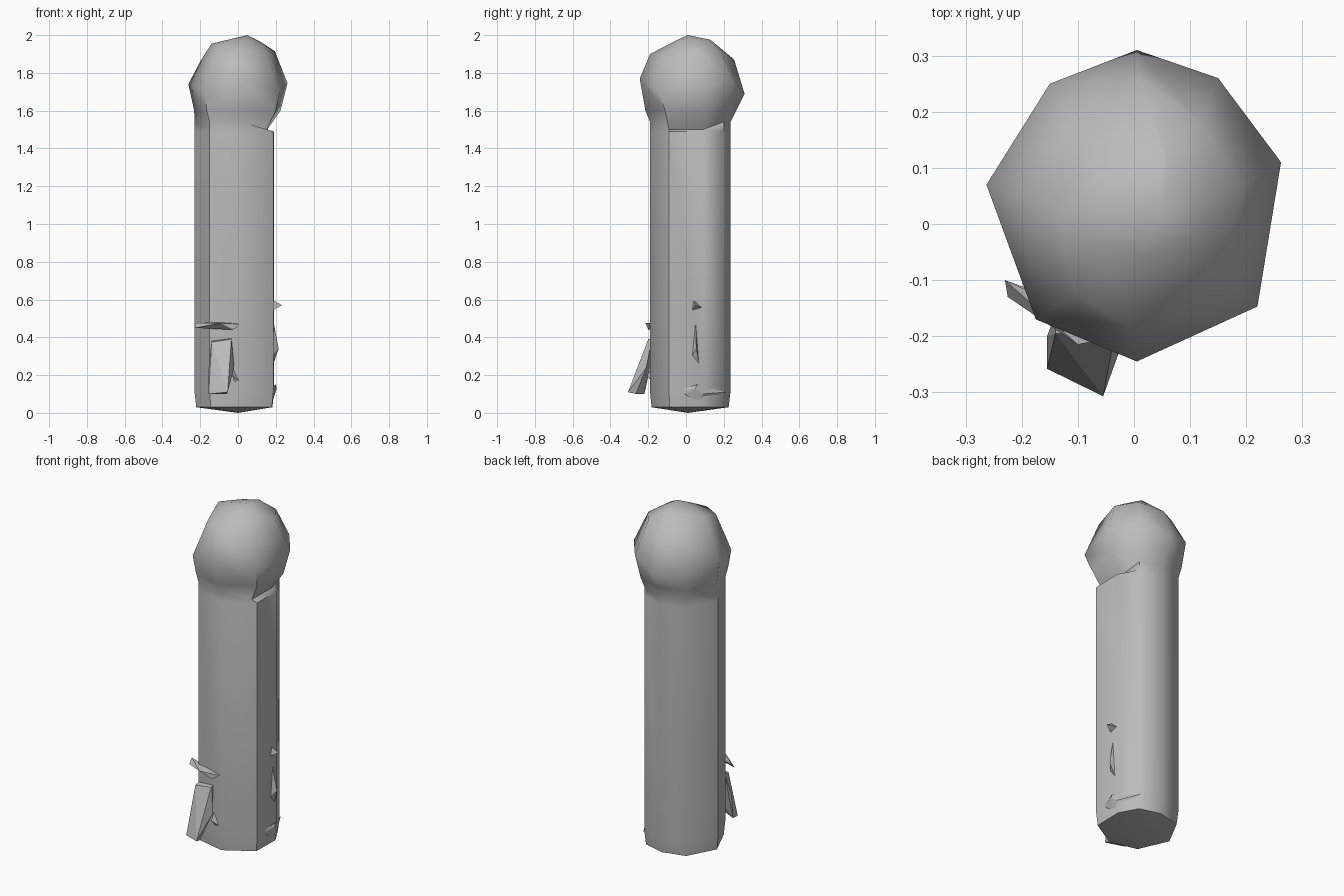
import bpy, bmesh, math

stone = bpy.data.materials.new("grey_stone")
stone.diffuse_color = (0.5, 0.5, 0.5, 1)


def finish(name, bm, smooth_angle=None):
    bmesh.ops.recalc_face_normals(bm, faces=bm.faces)
    mesh = bpy.data.meshes.new(name)
    bm.to_mesh(mesh)
    bm.free()
    mesh.materials.append(stone)
    obj = bpy.data.objects.new(name, mesh)
    bpy.context.collection.objects.link(obj)
    if smooth_angle:
        bpy.ops.object.select_all(action='DESELECT')
        bpy.context.view_layer.objects.active = obj
        obj.select_set(True)
        bpy.ops.object.shade_smooth_by_angle(angle=math.radians(smooth_angle))
    return obj


def hull(name, points):
    bm = bmesh.new()
    for p in points:
        bm.verts.new(p)
    bmesh.ops.convex_hull(bm, input=bm.verts)
    return finish(name, bm)


# Eight-sided post section, counted clockwise from the back
post = [(0, .235), (.13, .2), (.19, .09), (.187, -.09),
        (.02, -.19), (-.15, -.15), (-.23, .03), (-.14, .2)]
# Ball sections: neck, equator, upper ring
neck = [(.01, .265), (.14, .22), (.225, .1), (.2, -.11),
        (.01, -.215), (-.165, -.155), (-.232, .05), (-.15, .215)]
equator = [(.005, .31, 1.69), (.15, .26, 1.75), (.262, .11, 1.745), (.22, -.147, 1.7),
           (.005, -.245, 1.77), (-.175, -.17, 1.7), (-.263, .07, 1.74), (-.15, .25, 1.74)]
upper = [(.01, .255, 1.87), (.12, .18, 1.92), (.195, .07, 1.915), (.16, -.1, 1.89),
         (0, -.19, 1.9), (-.11, -.12, 1.91), (-.2, .05, 1.86), (-.11, .18, 1.89)]
crown = [(.05, .13, 1.975), (.06, .12, 1.977), (.11, .05, 1.97), (.11, -.02, 1.965),
         (.02, -.06, 1.968), (-.06, -.04, 1.965), (-.14, .02, 1.955), (-.04, .1, 1.965)]


def flat(section, z, scale=1.0):
    return [(x * scale, y * scale, z) for x, y in section]


# The ball overhangs the post on the right, so the joint is pulled in there
joint = [(x - (.035 if i in (2, 3) else 0), y, 1.5 if i in (2, 3) else 1.54)
         for i, (x, y) in enumerate(post)]
rings = [flat(post, .03, .96), flat(post, .11), flat(post, 1.49),
         joint, flat(neck, 1.6), equator, upper, crown]

# Post and ball head in one lofted skin
bm = bmesh.new()
loops = [[bm.verts.new(p) for p in ring] for ring in rings]
for a, b in zip(loops, loops[1:]):
    for i in range(8):
        j = (i + 1) % 8
        bm.faces.new((a[i], a[j], b[j], b[i]))
for loop, tip in ((loops[0], (0, .01, 0)), (loops[-1], (.05, .01, 2))):
    v = bm.verts.new(tip)
    for i in range(8):
        bm.faces.new((loop[i], loop[(i + 1) % 8], v))
finish("post_with_ball_head", bm, 50)

# Peeled slab leaning out at the front
hull("front_slab", [(-.14, -.16, .38), (-.035, -.18, .395), (-.155, -.20, .24), (-.02, -.21, .24),
                    (-.155, -.258, .1), (-.055, -.307, .11), (-.15, -.22, .1), (-.06, -.265, .1),
                    (-.14, -.195, .375), (-.035, -.2, .39)])
# Thin broken lip above the slab
hull("front_lip", [(-.23, -.1, .475), (-.225, -.13, .45), (-.1, -.215, .475), (-.19, -.145, .465),
                   (.02, -.19, .47), (-.03, -.2, .44), (-.1, -.16, .48)])
# Small splinter beside the slab
hull("front_splinter", [(-.03, -.18, .24), (-.03, -.205, .2), (.005, -.185, .17), (-.02, -.18, .16)])

# Splinters on the right side
hull("right_spike", [(.18, .04, .6), (.18, .03, .54), (.18, .09, .555), (.232, .05, .57)])
hull("right_chip", [(.185, .05, .5), (.215, .055, .34), (.185, .03, .3), (.185, .07, .25)])

# Broken lip round the foot on the right
hull("foot_lip", [(.18, -.05, .115), (.2, .06, .15), (.19, .0, .1), (.195, .09, .1),
                  (.13, .21, .11), (.18, .06, .05), (.205, .05, .13)])
